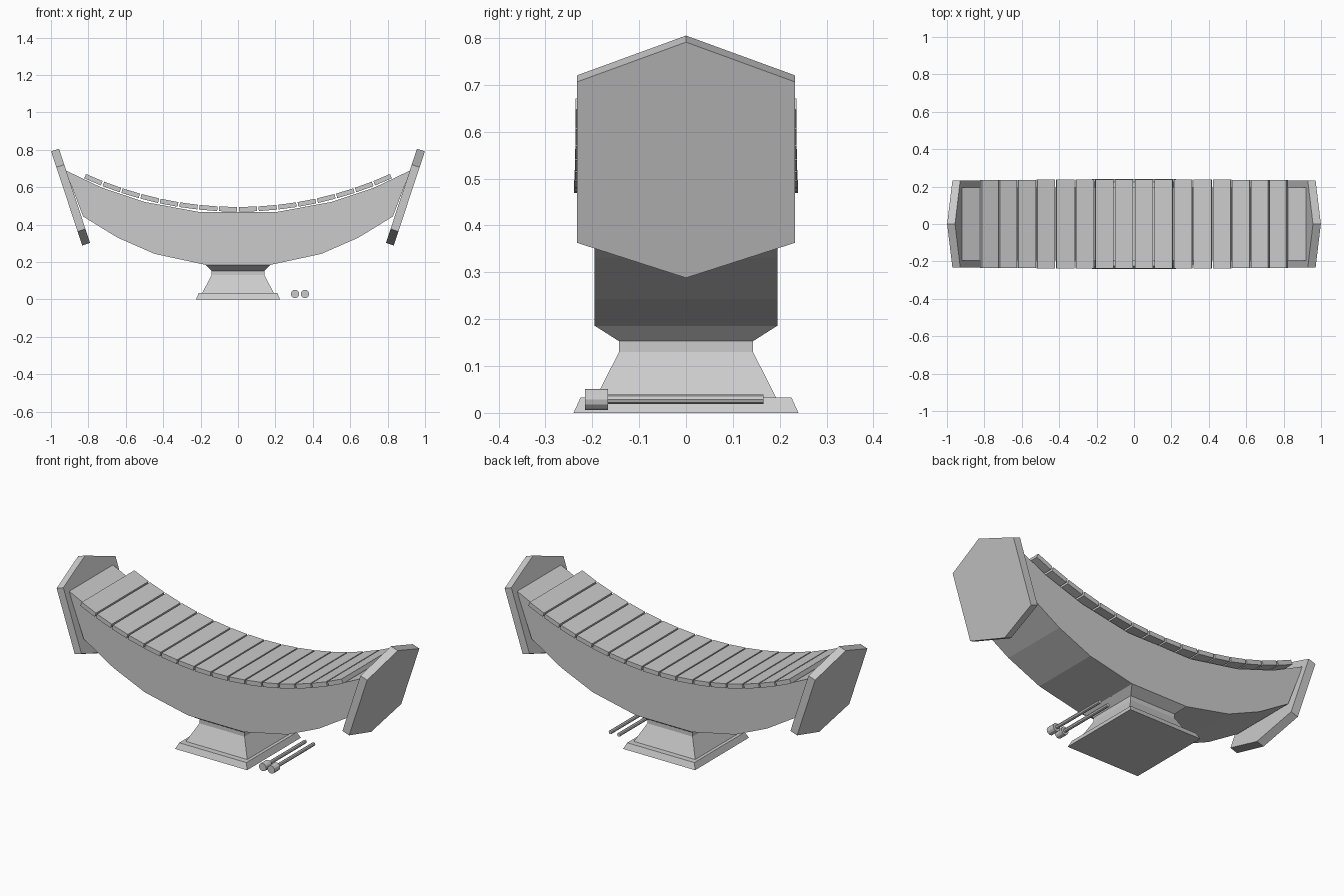
import bpy, math
from mathutils import Vector, Matrix

if "Cube" in bpy.data.objects:
    bpy.data.objects.remove(bpy.data.objects["Cube"])


def make(name, verts, faces):
    mesh = bpy.data.meshes.new(name)
    mesh.from_pydata(verts, [], faces)
    ob = bpy.data.objects.new(name, mesh)
    bpy.context.collection.objects.link(ob)
    return ob


def loft(name, rings):
    # join equal-length rings of points and cap both ends
    n = len(rings[0])
    verts = [p for r in rings for p in r]
    faces = [(k*n + i, k*n + (i+1) % n, (k+1)*n + (i+1) % n, (k+1)*n + i)
             for k in range(len(rings) - 1) for i in range(n)]
    faces.append(tuple(reversed(range(n))))
    faces.append(tuple(range(len(verts) - n, len(verts))))
    ob = make(name, verts, faces)
    import bmesh
    bm = bmesh.new()
    bm.from_mesh(ob.data)
    bmesh.ops.recalc_face_normals(bm, faces=bm.faces)
    bm.to_mesh(ob.data)
    bm.free()
    return ob


# curved resonator body
top = [(0.2, 0.466), (0.5, 0.521), (0.73, 0.598), (0.922, 0.69)]
bottom = [(0.828, 0.443), (0.644, 0.33), (0.445, 0.243), (0.175, 0.185)]
half = top + bottom
outline = half + [(-x, z) for x, z in reversed(half)]
loft("resonator_body", [[(x, y, z) for x, z in outline] for y in (-0.195, 0.195)])

# stepped pedestal
levels = [(0.225, 0.24, 0), (0.21, 0.225, 0.033), (0.192, 0.192, 0.033),
          (0.141, 0.143, 0.13), (0.141, 0.143, 0.153), (0.176, 0.195, 0.186)]
loft("pedestal", [[(-x, -y, z), (x, -y, z), (x, y, z), (-x, y, z)] for x, y, z in levels])

# tilted hexagonal end boards
hexagon = [(0, 0.805), (0.233, 0.72), (0.233, 0.377),
           (0, 0.302), (-0.233, 0.377), (-0.233, 0.72)]
for side, name in ((-1, "left_end_board"), (1, "right_end_board")):
    rings = []
    for dx, dz in ((0, 0), (0.042, -0.014)):
        rings.append([(side * (0.957 + (z - 0.805) * 0.33 + dx), y, z + dz)
                      for y, z in hexagon])
    loft(name, rings)

# sixteen keys along an arc
R, KEYS = 1.97, 16
step = 0.847 / 8 / R
for i in range(KEYS):
    a = (i - (KEYS - 1) / 2) * step
    w, t = 0.0485, 0.0125
    h = 0.239 - 0.004 * abs(a) / (8 * step)
    m = Matrix.Translation((0, 0, 0.482 + R)) @ Matrix.Rotation(-a, 4, 'Y') @ Matrix.Translation((0, 0, -R))
    loft(f"key_{i + 1}", [[m @ Vector((x, y, z)) for x, z in
         ((-w, -t), (w, -t), (w, t), (-w, t))] for y in (-h, h)])


# pair of mallets lying beside the pedestal
def rod(name, x, r, y0, y1, n):
    loft(name, [[(x + r * math.cos(2*math.pi*k/n), y, 0.029 + r * math.sin(2*math.pi*k/n))
                 for k in range(n)] for y in (y0, y1)])


for i, x in enumerate((0.305, 0.358)):
    rod(f"mallet_head_{i + 1}", x, 0.0225, -0.216, -0.166, 12)
    rod(f"mallet_stick_{i + 1}", x, 0.01, -0.18, 0.165, 8)
